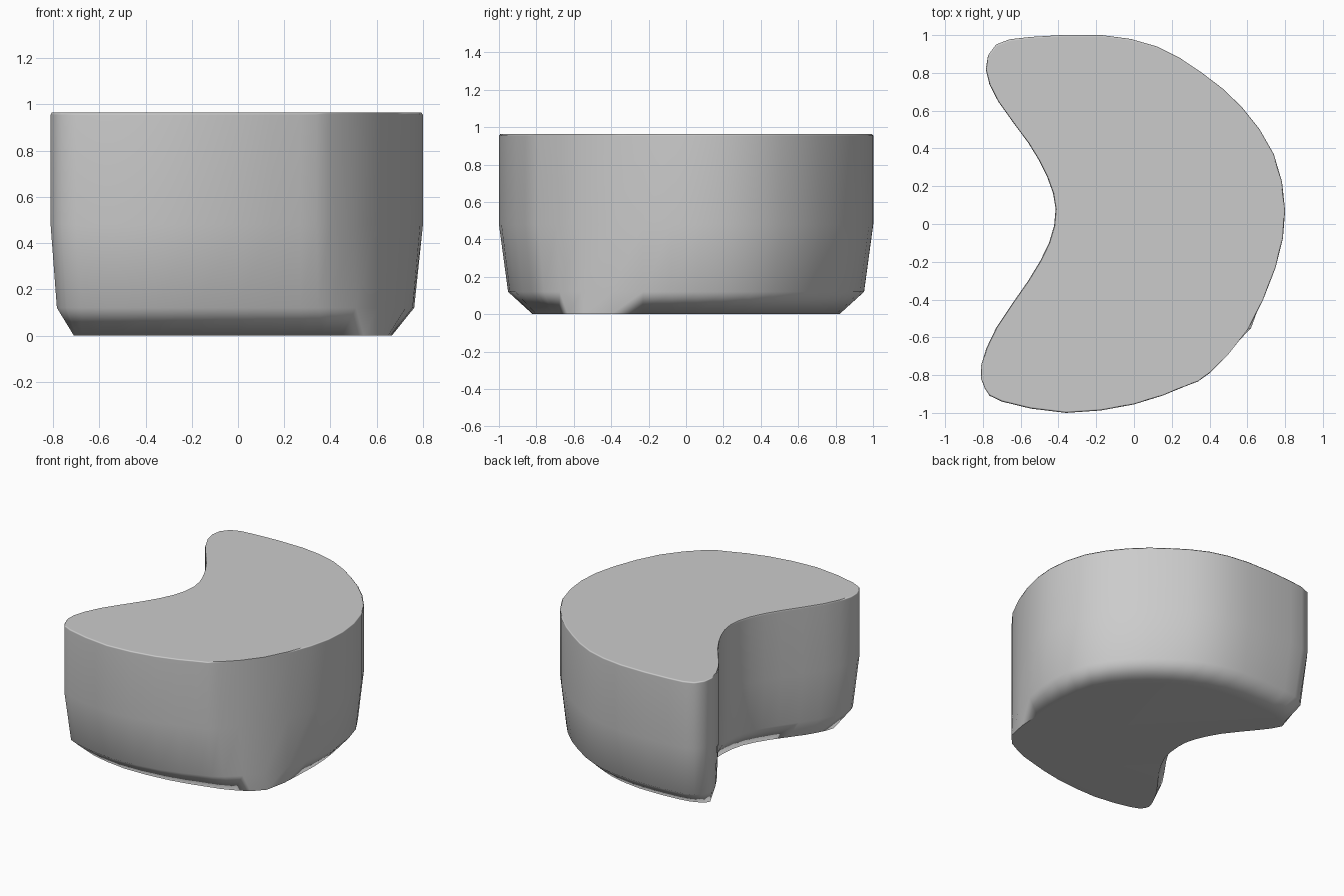
import bpy
import bmesh
import math
from mathutils import Vector

cube = bpy.data.objects.get("Cube")
if cube:
    bpy.data.objects.remove(cube, do_unlink=True)

# Crescent outline, counter-clockwise: upper wall xy, then matching base xy
OUTLINE = [
    (-.79, -.87, -.70, -.72), (-.70, -.94, -.62, -.77), (-.36, -1, -.34, -.82),
    (0, -.955, 0, -.80), (.27, -.86, .27, -.74), (.40, -.79, .45, -.68),
    (.60, -.56, .62, -.55), (.75, -.23, .66, -.23), (.80, .07, .66, .05),
    (.74, .37, .61, .30), (.57, .62, .47, .50), (.36, .80, .28, .66),
    (.12, .94, .06, .77), (-.17, 1, -.20, .82), (-.55, .99, -.50, .81),
    (-.73, .95, -.63, .78), (-.785, .82, -.70, .72), (-.72, .65, -.60, .57),
    (-.56, .43, -.45, .38), (-.46, .25, -.36, .20), (-.415, .08, -.34, .06),
    (-.45, -.10, -.37, -.12), (-.56, -.30, -.47, -.30),
    (-.73, -.55, -.62, -.50), (-.81, -.75, -.70, -.65),
]
STEPS = 2
# Height and blend from the upper outline (0) to the base outline (1)
LEVELS = [(0, 1), (.12, .27), (.48, 0), (.955, 0), (.965, .05)]


def smooth_loop(points, steps):
    """Closed Catmull-Rom curve through the points."""
    count = len(points)
    result = []
    for i in range(count):
        a, b, c, d = (points[(i + k) % count] for k in (-1, 0, 1, 2))
        for s in range(steps):
            t = s / steps
            result.append(b + (c - a) * t / 2
                          + (a * 2 - b * 5 + c * 4 - d) * t ** 2 / 2
                          + (b * 3 - a - c * 3 + d) * t ** 3 / 2)
    return result


upper = smooth_loop([Vector(p[:2]) for p in OUTLINE], STEPS)
base = smooth_loop([Vector(p[2:]) for p in OUTLINE], STEPS)

# Loft the rings into a closed body
bm = bmesh.new()
rings = []
for z, blend in LEVELS:
    rings.append([bm.verts.new((*u.lerp(b, blend), z)) for u, b in zip(upper, base)])
for low, high in zip(rings, rings[1:]):
    for i in range(len(low)):
        j = (i + 1) % len(low)
        bm.faces.new((low[i], low[j], high[j], high[i]))
bm.faces.new(reversed(rings[0]))
bm.faces.new(rings[-1])
bmesh.ops.recalc_face_normals(bm, faces=bm.faces)

mesh = bpy.data.meshes.new("crescent_block")
bm.to_mesh(mesh)
bm.free()
block = bpy.data.objects.new("crescent_block", mesh)
bpy.context.collection.objects.link(block)

# Soft walls with flat caps
bpy.ops.object.select_all(action='DESELECT')
block.select_set(True)
bpy.context.view_layer.objects.active = block
bpy.ops.object.shade_smooth_by_angle(angle=math.radians(65))
weighted = block.modifiers.new("flat_caps", 'WEIGHTED_NORMAL')
weighted.keep_sharp = True
